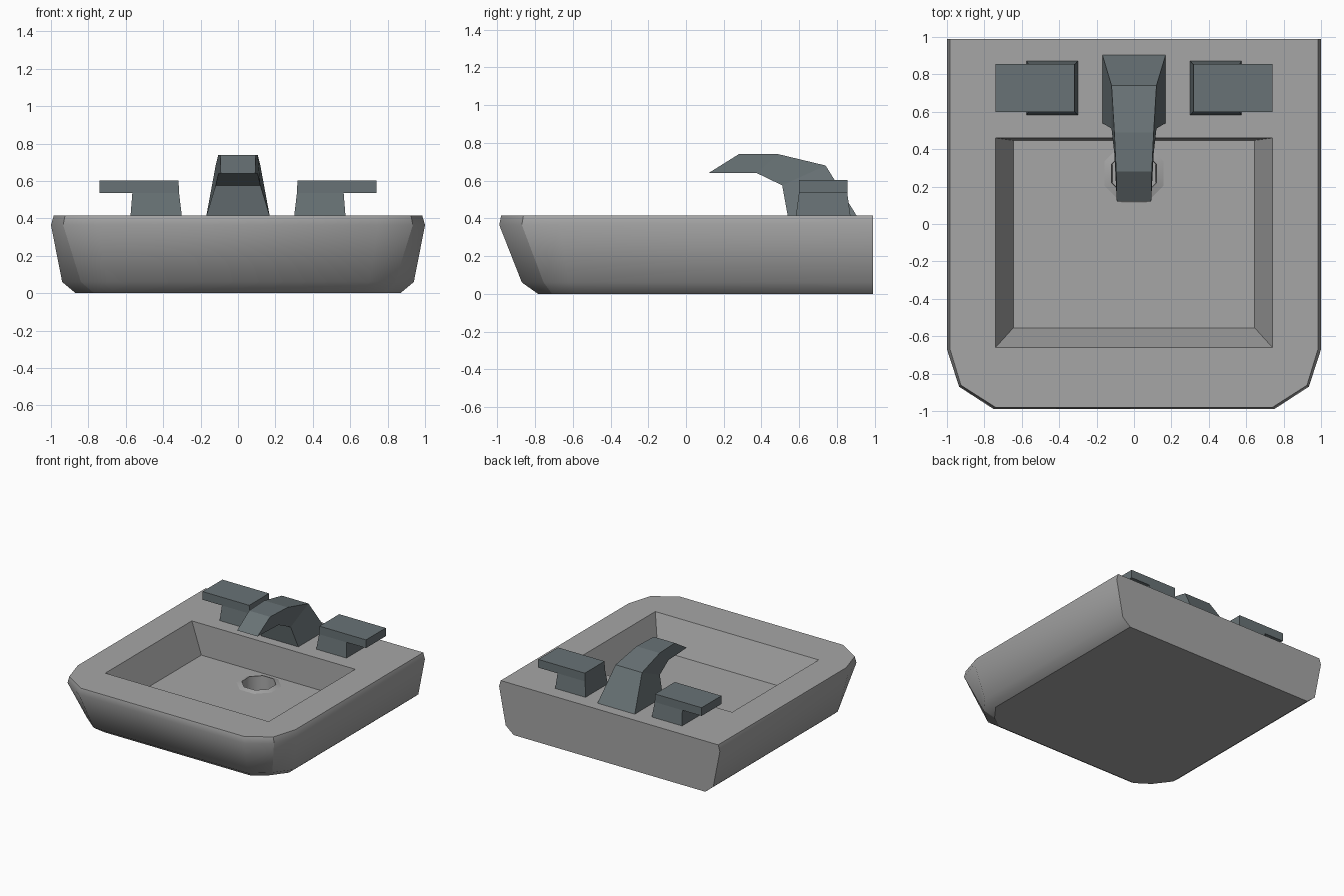
import bpy, bmesh, math

if "Cube" in bpy.data.objects:
    bpy.data.objects.remove(bpy.data.objects["Cube"])


def finish(bm, name, mat, angle=None):
    bmesh.ops.recalc_face_normals(bm, faces=bm.faces)
    me = bpy.data.meshes.new(name)
    bm.to_mesh(me)
    bm.free()
    ob = bpy.data.objects.new(name, me)
    bpy.context.collection.objects.link(ob)
    me.materials.append(mat)
    if angle:
        bpy.context.view_layer.objects.active = ob
        ob.select_set(True)
        bpy.ops.object.shade_smooth_by_angle(angle=math.radians(angle))
        ob.select_set(False)
    return ob


def material(name, color):
    mat = bpy.data.materials.new(name)
    mat.diffuse_color = (*color, 1)
    mat.use_nodes = True
    mat.node_tree.nodes["Principled BSDF"].inputs["Base Color"].default_value = mat.diffuse_color
    return mat


def loft(bm, sections):
    rings = [[bm.verts.new(p) for p in s] for s in sections]
    for a, b in zip(rings, rings[1:]):
        for i in range(len(a)):
            j = (i + 1) % len(a)
            bm.faces.new((a[i], a[j], b[j], b[i]))
    return rings


def edges_of(bm, loop):
    return [bm.edges.get((loop[i], loop[i - 1])) for i in range(len(loop))]


def fill_between(bm, outer, inner):
    bmesh.ops.triangle_fill(bm, use_beauty=True, use_dissolve=False,
                            edges=edges_of(bm, outer) + edges_of(bm, inner))


def outline(z, front, corner, side):
    half = [front, corner, side, (side[0], 0.99)]
    return [(x, y, z) for x, y in half] + [(-x, y, z) for x, y in reversed(half)]


def rect(x, y0, y1, z):
    return [(-x, y0, z), (x, y0, z), (x, y1, z), (-x, y1, z)]


def circle(r, z, n=8):
    return [(r * math.cos((i + 0.5) * math.tau / n),
             0.27 + r * math.sin((i + 0.5) * math.tau / n), z) for i in range(n)]


ceramic = material("ceramic", (0.38, 0.38, 0.38))
metal = material("tap_metal", (0.14, 0.17, 0.18))

# Basin: outer shell, sunken bowl and drain with a slightly raised lip
bm = bmesh.new()
shell = loft(bm, [
    outline(0.00, (0.66, -0.785), (0.77, -0.71), (0.868, -0.58)),
    outline(0.06, (0.70, -0.87), (0.84, -0.755), (0.94, -0.62)),
    outline(0.365, (0.75, -0.99), (0.935, -0.87), (1.00, -0.67)),
    outline(0.415, (0.74, -0.98), (0.925, -0.862), (0.985, -0.665)),
])
bm.faces.new(shell[0])
bowl = loft(bm, [rect(0.74, -0.66, 0.46, 0.415), rect(0.645, -0.555, 0.447, 0.165)])
drain = loft(bm, [circle(0.17, 0.165), circle(0.13, 0.178), circle(0.125, 0.05)])
bm.faces.new(drain[-1])
fill_between(bm, shell[-1], bowl[0])
fill_between(bm, bowl[-1], drain[0])
# Hard edges: top and bottom rims, drain rim, front corner creases
hard = [e for loop in (shell[0], shell[-1], drain[0]) for e in edges_of(bm, loop)]
for a, b in zip(shell, shell[1:]):
    hard += [bm.edges.get((a[i], b[i])) for i in (1, 6)]
for e in hard:
    e.smooth = False
finish(bm, "basin", ceramic, 60)

# Spout: tapered sections (lower half width, upper half width, lower y/z, upper y/z)
bm = bmesh.new()
spout = loft(bm, [
    [(-w, *lo), (w, *lo), (v, *up), (-v, *up)] for w, v, lo, up in [
        (0.17, 0.17, (0.54, 0.41), (0.907, 0.41)),
        (0.12, 0.12, (0.51, 0.575), (0.74, 0.68)),
        (0.105, 0.105, (0.375, 0.64), (0.49, 0.74)),
        (0.092, 0.095, (0.12, 0.64), (0.28, 0.74)),
    ]])
bm.faces.new(spout[0])
bm.faces.new(spout[-1])
finish(bm, "spout", metal)

# Handles: L-shaped profile with a flared foot, one each side
profile = [(0.30, 0.41, 0.145), (0.575, 0.41, 0.145), (0.565, 0.535, 0.128),
           (0.74, 0.535, 0.128), (0.74, 0.602, 0.128), (0.318, 0.602, 0.128),
           (0.315, 0.535, 0.128)]
for label, s in (("left", -1), ("right", 1)):
    bm = bmesh.new()
    handle = loft(bm, [[(s * x, 0.727 + k * h, z) for x, z, h in profile]
                       for k in (-1, 1)])
    for r in handle:
        bm.faces.new((r[0], r[1], r[2], r[6]))
        bm.faces.new((r[2], r[3], r[4], r[5], r[6]))
    finish(bm, label + "_handle", metal)
